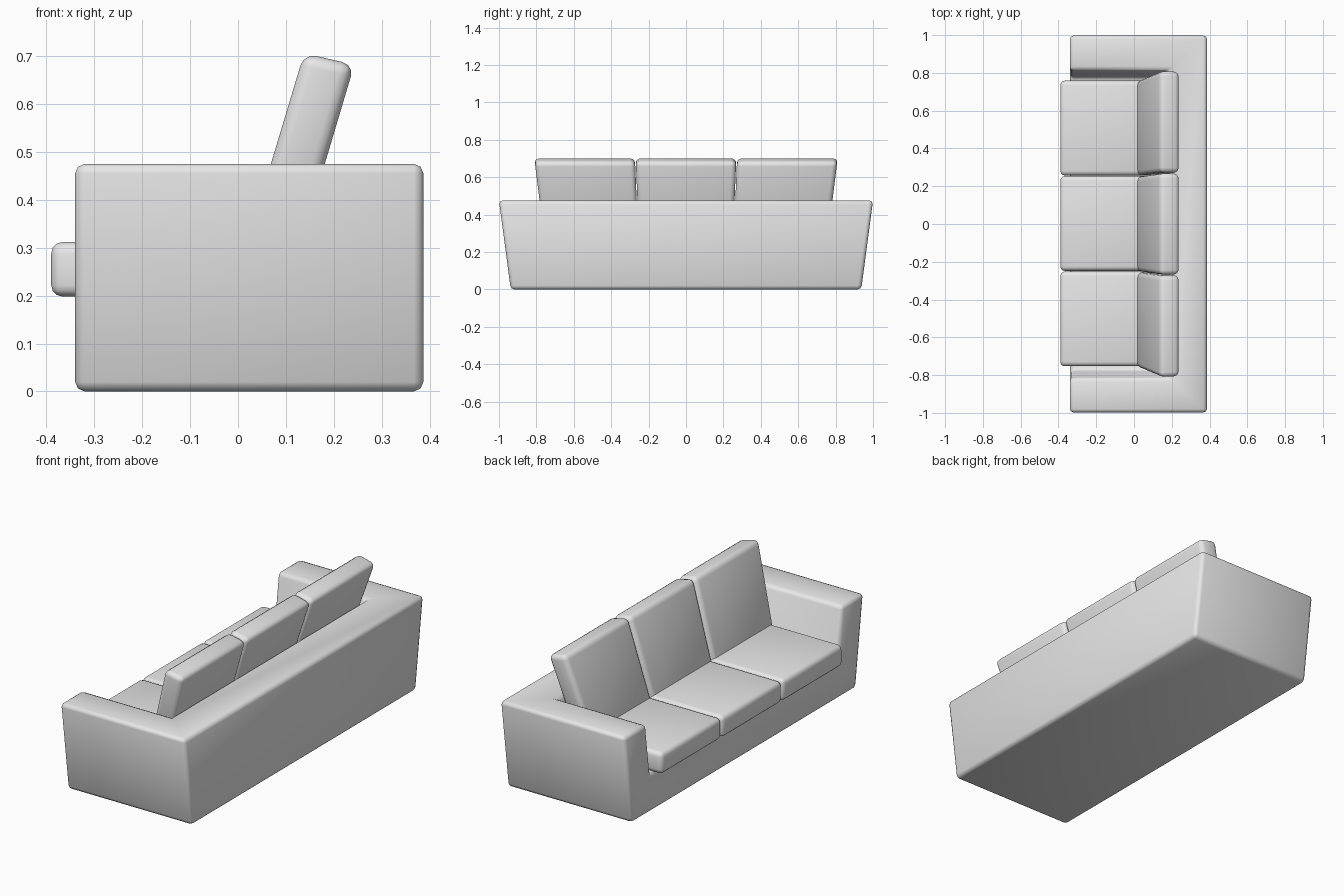
import bpy
import bmesh

cube = bpy.data.objects.get("Cube")
if cube:
    bpy.data.objects.remove(cube, do_unlink=True)

fabric = bpy.data.materials.new("grey_fabric")
fabric.use_nodes = True
GREY = (0.8, 0.8, 0.8, 1)
fabric.diffuse_color = GREY
fabric.node_tree.nodes["Principled BSDF"].inputs["Base Color"].default_value = GREY


def make_part(name, verts, faces, bevel, segments):
    """Mesh part with softly rounded edges."""
    bm = bmesh.new()
    vs = [bm.verts.new(v) for v in verts]
    for f in faces:
        bm.faces.new([vs[i] for i in f])
    bmesh.ops.recalc_face_normals(bm, faces=bm.faces[:])
    for f in bm.faces:
        f.smooth = True
    mesh = bpy.data.meshes.new(name)
    bm.to_mesh(mesh)
    bm.free()
    mesh.materials.append(fabric)
    obj = bpy.data.objects.new(name, mesh)
    bpy.context.collection.objects.link(obj)
    mod = obj.modifiers.new("Rounded edges", "BEVEL")
    mod.width = bevel
    mod.segments = segments
    mod.limit_method = "ANGLE"
    return obj


# Box corners: front-low, back-low, back-high, front-high on each side
BOX = [(0, 1, 2, 3), (4, 5, 6, 7), (0, 1, 5, 4),
       (1, 2, 6, 5), (2, 3, 7, 6), (3, 0, 4, 7)]


def cushion(name, profile, edges, bevel):
    """Cushion from an x-z profile and a function giving its y limits by height."""
    verts = [(x, edges(z)[side], z) for side in (0, 1) for x, z in profile]
    return make_part(name, verts, BOX, bevel, 3)


# Body: flared box with a seat well open to the front and the top
TOP, FLOOR, FRONT, BACK = 0.475, 0.2, -0.34, 0.387


def outer_y(z):
    return 0.937 + 0.063 * z / TOP


def inner_y(z):
    return outer_y(z) - 0.186


def well_back(z):
    return 0.185 - 0.3 * (TOP - z)


body = []
for s in (-1, 1):
    body += [(x, s * outer_y(z), z)
             for x, z in ((FRONT, 0), (BACK, 0), (BACK, TOP), (FRONT, TOP))]
for s in (-1, 1):
    body += [(x, s * inner_y(z), z)
             for x, z in ((FRONT, FLOOR), (well_back(FLOOR), FLOOR),
                          (well_back(TOP), TOP), (FRONT, TOP))]
body_faces = BOX[:4] + [
    (2, 3, 11, 10, 14, 15, 7, 6),    # top rim
    (0, 3, 11, 8, 12, 15, 7, 4),     # front
    (8, 9, 10, 11), (12, 13, 14, 15),  # inner arms
    (8, 9, 13, 12), (9, 10, 14, 13),   # well floor and back
]
make_part("sofa_body", body, body_faces, 0.02, 2)

# Three seat cushions and three leaning back cushions that fan with the arms
SEAT = [(-0.39, 0.198), (0.11, 0.198), (0.11, 0.312), (-0.39, 0.312)]
LEAN = [(0.01, 0.28), (0.123, 0.28), (0.243, 0.682), (0.138, 0.706)]


def back_third(z):
    return (0.785 + 0.125 * (z - TOP)) / 3


for i, side in ((-1, "right"), (0, "middle"), (1, "left")):
    mid = 0.505 * i + 0.003
    cushion(f"{side}_seat_cushion", SEAT,
            lambda z: (mid - 0.251, mid + 0.251), 0.024)
    cushion(f"{side}_back_cushion", LEAN,
            lambda z: ((2 * i - 1) * back_third(z) + 0.002,
                       (2 * i + 1) * back_third(z) - 0.002), 0.026)
